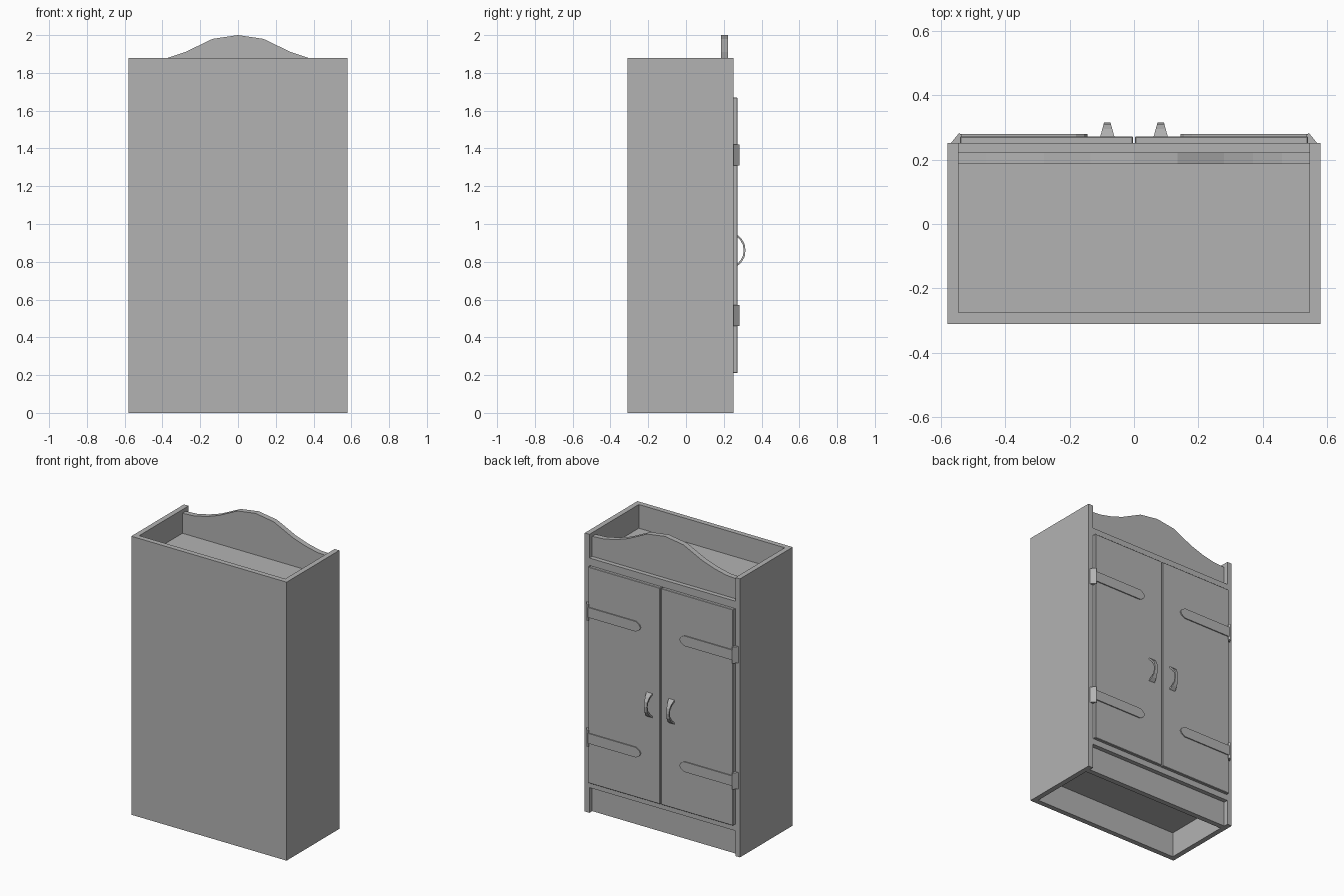
import bpy
import bmesh

cube = bpy.data.objects.get("Cube")
if cube:
    bpy.data.objects.remove(cube, do_unlink=True)

grey = bpy.data.materials.new("plain_grey")
grey.use_nodes = True
COLOR = (0.45, 0.45, 0.45, 1)
grey.diffuse_color = COLOR
grey.node_tree.nodes["Principled BSDF"].inputs["Base Color"].default_value = COLOR


def finish(name, bm):
    bmesh.ops.recalc_face_normals(bm, faces=bm.faces)
    mesh = bpy.data.meshes.new(name)
    bm.to_mesh(mesh)
    bm.free()
    mesh.materials.append(grey)
    obj = bpy.data.objects.new(name, mesh)
    bpy.context.collection.objects.link(obj)
    return obj


def box(name, x, y, z):
    bm = bmesh.new()
    bmesh.ops.create_cube(bm, size=1)
    for v in bm.verts:
        for i, (lo, hi) in enumerate((x, y, z)):
            v.co[i] = hi if v.co[i] > 0 else lo
    return finish(name, bm)


def prism(name, points, axis, lo, hi):
    """Extrude a flat outline along the given axis (1 = y, 2 = z)."""
    bm = bmesh.new()
    place = {1: lambda a, b: (a, lo, b), 2: lambda a, b: (a, b, lo)}[axis]
    face = bm.faces.new([bm.verts.new(place(*p)) for p in points])
    moved = bmesh.ops.extrude_face_region(bm, geom=[face])["geom"]
    for v in moved:
        if isinstance(v, bmesh.types.BMVert):
            v.co[axis] = hi
    return finish(name, bm)


def handle(name, cx):
    """Bowed strip: broad at the feet, slim in the middle."""
    cz, base, steps = 0.86, 0.268, [-1, -0.92, -0.72, -0.4, 0, 0.4, 0.72, 0.92, 1]
    bm = bmesh.new()
    rings = []
    for t in steps:
        bow = (1 - abs(t) ** 2.5)
        half = 0.010 + 0.013 * (1 - bow)
        outer = (base + 0.047 * bow, cz + 0.085 * t)
        inner = (base + 0.037 * bow, cz + 0.073 * t)
        rings.append([bm.verts.new((cx + sx * half, y, z))
                      for sx, (y, z) in ((-1, outer), (1, outer), (1, inner), (-1, inner))])
    for a, b in zip(rings, rings[1:]):
        for i in range(4):
            j = (i + 1) % 4
            bm.faces.new((a[i], a[j], b[j], b[i]))
    bm.faces.new(rings[0])
    bm.faces.new(rings[-1])
    return finish(name, bm)


# Carcass
W, IN, FRONT, BACK, H = 0.58, 0.545, 0.252, -0.31, 1.88
box("back_panel", (-IN, IN), (BACK, -0.275), (0, H))
box("top_shelf", (-IN, IN), (-0.275, FRONT), (1.67, 1.72))
box("bottom_shelf", (-IN, IN), (-0.275, FRONT), (0.17, 0.212))
box("plinth_board", (-IN, IN), (0.186, 0.222), (0, 0.17))

# Curved crest board
half = [(0.135, 1.98), (0.28, 1.91), (0.37, 1.88), (0.46, 1.86), (IN, 1.855)]
crest = [(-x, z) for x, z in reversed(half)] + [(0, 2.0)] + half
prism("crest_board", [(-IN, 1.72)] + crest + [(IN, 1.72)], 1, 0.186, 0.222)

# Mirrored sides, doors, handles and hinges
for side, s in (("right", -1), ("left", 1)):
    box(side + "_side_panel", sorted((s * IN, s * W)), (BACK, FRONT), (0, H))
    door = box(side + "_door", sorted((s * 0.003, s * 0.541)), (0.237, 0.272), (0.21, 1.67))
    bevel = door.modifiers.new("soft_edge", "BEVEL")
    bevel.width, bevel.segments = 0.003, 1
    handle(side + "_handle", s * 0.083)
    for level, z in (("lower", 0.515), ("upper", 1.365)):
        strap = [(0.541, -0.034), (0.18, -0.034), (0.155, -0.018), (0.145, 0),
                 (0.155, 0.018), (0.18, 0.034), (0.541, 0.034)]
        name = side + "_" + level
        prism(name + "_hinge_strap", [(s * x, z + dz) for x, dz in strap], 1, 0.27, 0.279)
        wrap = [(0.535, 0.25), (0.535, 0.276), (0.543, 0.283), (0.57, 0.25)]
        prism(name + "_hinge_knuckle", [(s * x, y) for x, y in wrap], 2, z - 0.055, z + 0.055)
